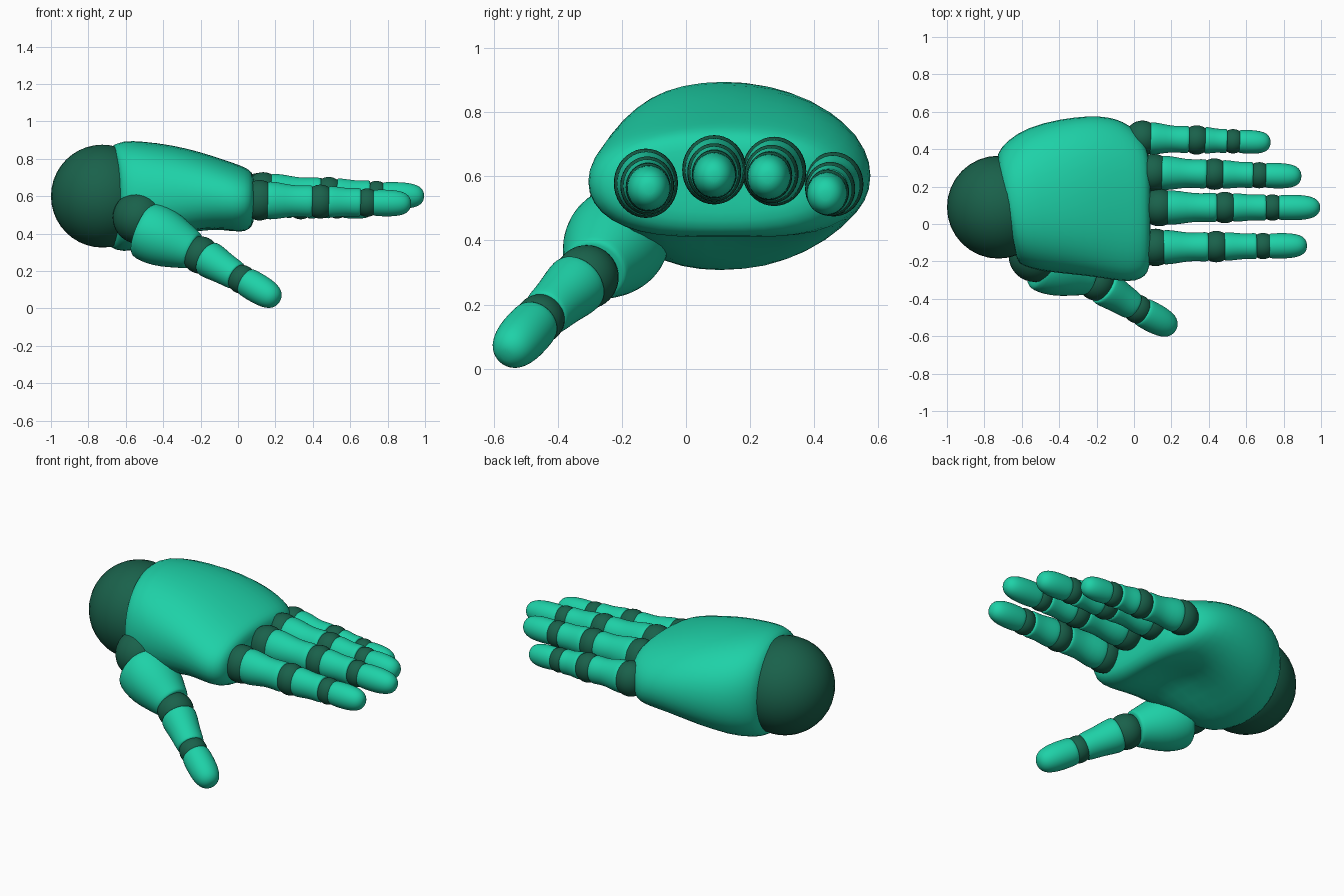
import bpy, bmesh, math
from mathutils import Vector

if "Cube" in bpy.data.objects:
    bpy.data.objects.remove(bpy.data.objects["Cube"])


def material(name, rgb):
    m = bpy.data.materials.new(name)
    m.diffuse_color = (*rgb, 1)
    m.use_nodes = True
    m.node_tree.nodes["Principled BSDF"].inputs["Base Color"].default_value = m.diffuse_color
    return m


SHELL = material("shell_green", (0.013, 0.64, 0.39))
JOINT = material("joint_green", (0.01, 0.12, 0.07))
N = 20


def skin(name, rings, mat):
    """Loft closed rings of points into a smooth capped solid."""
    bm = bmesh.new()
    vs = [[bm.verts.new(p) for p in ring] for ring in rings]
    for a, b in zip(vs, vs[1:]):
        for i in range(N):
            j = (i + 1) % N
            bm.faces.new((a[i], a[j], b[j], b[i]))
    bm.faces.new(vs[0][::-1])
    bm.faces.new(vs[-1])
    bmesh.ops.recalc_face_normals(bm, faces=bm.faces)
    me = bpy.data.meshes.new(name)
    bm.to_mesh(me)
    bm.free()
    me.materials.append(mat)
    for f in me.polygons:
        f.use_smooth = True
    ob = bpy.data.objects.new(name, me)
    bpy.context.collection.objects.link(ob)
    sub = ob.modifiers.new("smooth", 'SUBSURF')
    sub.levels = sub.render_levels = 1
    return ob


def ball(name, c, r, tall=1.0):
    bpy.ops.mesh.primitive_uv_sphere_add(segments=32, ring_count=20, radius=r, location=c)
    ob = bpy.context.object
    ob.name = name
    ob.scale.z = tall
    ob.data.materials.append(JOINT)
    bpy.ops.object.shade_smooth()


def segment(name, p, q, profile, tall=1.0):
    """Tube from p to q; profile = (fraction along, radius)."""
    p, q = Vector(p), Vector(q)
    d = (q - p).normalized()
    u = d.cross(Vector((0, 0, 1))).normalized()
    v = u.cross(d)
    rings = []
    for t, r in profile:
        c = p.lerp(q, t)
        ring = []
        for i in range(N):
            a = 2 * math.pi * i / N
            ring.append(c + u * r * math.cos(a) + v * r * tall * math.sin(a))
        rings.append(ring)
    skin(name, rings, SHELL)


def bone(r0, r1, waist):
    return [(0, r0 * .8), (0.01, r0 * .96), (.06, r0), (.25, r0 * .97), (.55, waist),
            (.8, (waist + r1) / 2), (.94, r1), (.99, r1 * .96), (1, r1 * .8)]


def tip(r):
    return [(0, r * .8), (.01, r * .95), (.08, r), (.3, r * 1.02), (.55, r), (.75, r * .9),
            (.88, r * .74), (.96, r * .5), (1, r * .22)]


# wrist ball
ball("wrist_ball", (-0.725, 0.09, 0.60), 0.275)

# palm: x, y low, y high, z low, z high
stations = [(-.675, -.18, .34, .35, .84), (-.67, -.215, .375, .318, .868),
            (-.61, -.24, .45, .298, .902), (-.5, -.262, .525, .305, .897),
            (-.35, -.275, .568, .335, .878), (-.2, -.29, .585, .37, .84),
            (-.07, -.312, .578, .383, .795), (.01, -.312, .555, .385, .768),
            (.06, -.285, .51, .41, .745), (.085, -.24, .46, .45, .715),
            (.088, -.14, .36, .51, .66)]
rings = []
for x, y0, y1, z0, z1 in stations:
    ring = []
    for i in range(N):
        a = 2 * math.pi * i / N
        c, s = math.cos(a), math.sin(a)
        y = (y0 + y1) / 2 + (y1 - y0) / 2 * math.copysign(abs(c) ** .88, c)
        z = (z0 + z1) / 2 + (z1 - z0) / 2 * math.copysign(abs(s) ** .9, s)
        if s < 0:   # hollow of the palm
            z += .09 * -s * math.exp(-((x + .2) / .17) ** 2 - ((y - .12) / .2) ** 2)
        slant = .2 * max(0, min(1, (-.15 - x) / .5))
        bow = 1.3 * max(0, y - .3) ** 2 * max(0, min(1, (x + .3) / .35))
        ring.append((x - slant * (y - .05) - bow, y, z))
    rings.append(ring)
skin("palm", rings, SHELL)

# fingers: knuckle y,z / tip y,z / three joint x positions and tip x
fingers = {
    "index": (-.125, .578, -.115, .56, (.115, .44, .69, .925), 1.0),
    "middle": (.088, .62, .088, .60, (.135, .485, .74, .995), 1.0),
    "ring": (.275, .615, .255, .595, (.105, .43, .67, .895), 1.0),
    "little": (.46, .575, .435, .54, (.045, .335, .53, .73), .93),
}
for name, (ya, za, yb, zb, xs, k) in fingers.items():
    def at(x):
        t = (x - xs[0]) / (xs[3] - xs[0])
        return (x, ya + (yb - ya) * t, za + (zb - za) * t)
    for n, r in enumerate((.1, .084, .07)):
        ball(f"{name}_joint_{n + 1}", at(xs[n]), r * k, 1.08)
    segment(f"{name}_lower", at(xs[0] + .035), at(xs[1] - .04), bone(.094 * k, .08 * k, .076 * k), 1.1)
    segment(f"{name}_middle", at(xs[1] + .042), at(xs[2] - .033), bone(.078 * k, .071 * k, .069 * k), 1.1)
    segment(f"{name}_tip", at(xs[2] + .03), at(xs[3]), tip(.068 * k), 1.05)

# thumb
ball("thumb_joint_1", (-.53, -.17, .485), .14)
segment("thumb_base", (-.51, -.195, .425), (-.235, -.285, .305),
        [(0, .12), (.01, .15), (.08, .162), (.3, .165), (.55, .15), (.8, .122), (.95, .106), (.99, .1), (1, .085)])
ball("thumb_joint_2", (-.2, -.31, .285), .1)
segment("thumb_middle", (-.165, -.335, .268), (-.005, -.44, .17), bone(.1, .078, .086))
ball("thumb_joint_3", (.02, -.455, .155), .077)
segment("thumb_tip", (.04, -.467, .145), (.217, -.562, .04), tip(.08))
